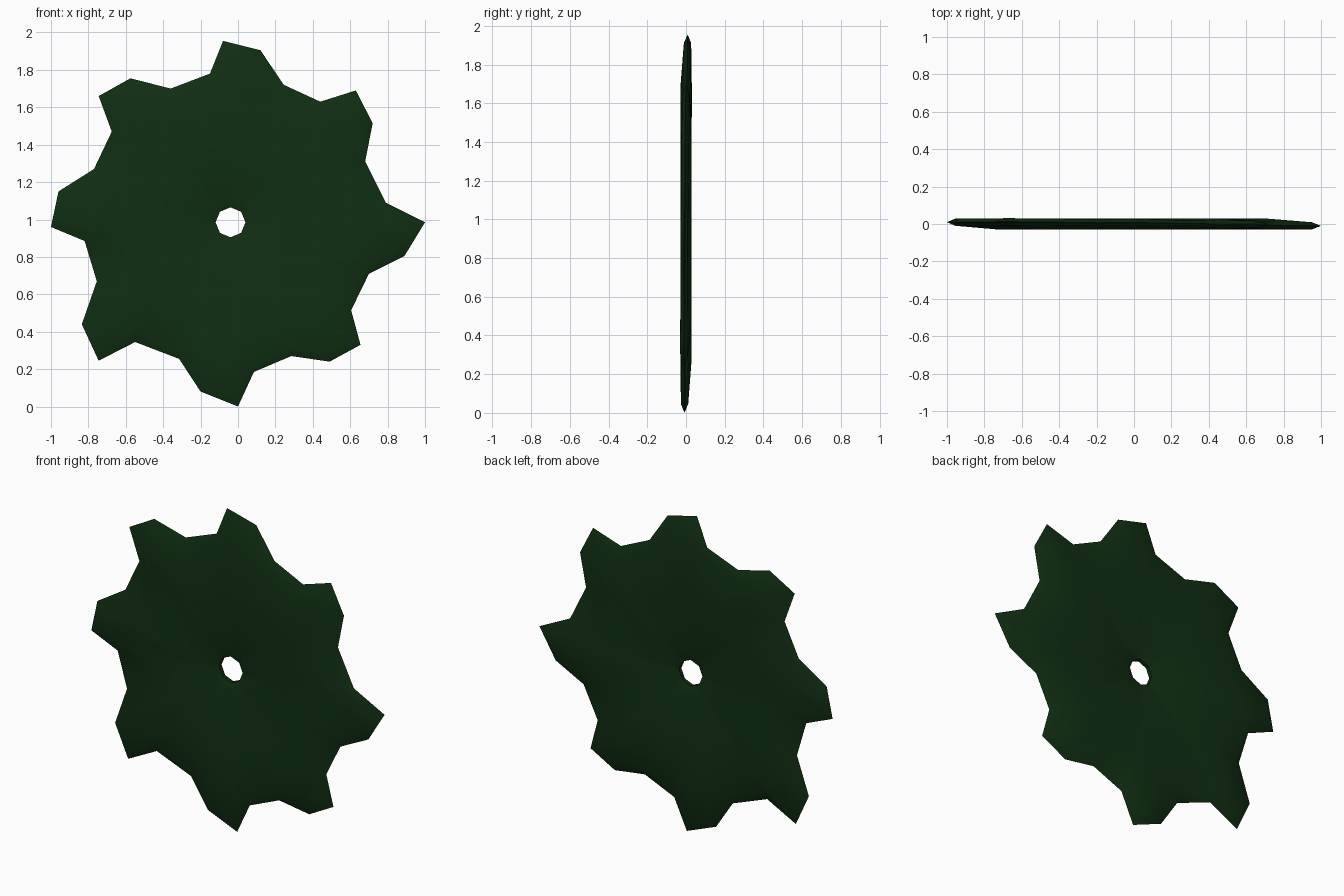
import bpy, bmesh, math
from mathutils import Vector

if "Cube" in bpy.data.objects:
    bpy.data.objects.remove(bpy.data.objects["Cube"])

# Irregular eight-toothed outline (x, z), clockwise from the top tooth
OUTLINE = [
    (-.08, 1.955), (.12, 1.905), (.245, 1.72), (.44, 1.63), (.63, 1.69), (.72, 1.515),
    (.68, 1.31), (.79, 1.09), (1.0, .985), (.89, .805), (.70, .71), (.605, .515),
    (.655, .33), (.49, .24), (.285, .27), (.085, .185), (0, 0), (-.20, .08),
    (-.315, .255), (-.55, .345), (-.745, .245), (-.835, .44), (-.755, .67),
    (-.82, .885), (-1.0, .96), (-.96, 1.15), (-.77, 1.27), (-.675, 1.47),
    (-.745, 1.66), (-.575, 1.755), (-.36, 1.70), (-.15, 1.78)]
N = len(OUTLINE)
C = Vector((-.04, .985))
rim = [Vector(p) for p in OUTLINE]


def inset(pts, d):
    """Offset a clockwise loop inwards along its corner bisectors."""
    out = []
    for i, p in enumerate(pts):
        a = (p - pts[i - 1]).normalized()
        b = (pts[(i + 1) % N] - p).normalized()
        n = Vector((a.y + b.y, -a.x - b.x)).normalized()
        out.append(p + n * d)
    return out


def octagon(r):
    """Eight-sided loop sampled at N points, clockwise from the top."""
    corner = [C + r * Vector((math.sin(k * math.pi / 4), math.cos(k * math.pi / 4)))
              for k in range(9)]
    return [corner[i // 4].lerp(corner[i // 4 + 1], (i % 4) / 4) for i in range(N)]


bm = bmesh.new()


def ring(pts, y, tilt):
    return [bm.verts.new((p.x, y + tilt * (-.01 * p.x + .008 * (p.y - 1)), p.y))
            for p in pts]


# Loops running from the front hole edge, over the sharp rim, to the back hole edge
edge = inset(rim, .05)
body = [C + (p - C) * .72 for p in rim]
shoulder, hole = octagon(.13), octagon(.08)
front = [(hole, -.012, 0), (shoulder, -.027, 0), (body, -.029, 0), (edge, -.019, 1)]
back = [(p, -y, t) for p, y, t in reversed(front)]
loops = [ring(*r) for r in front + [(rim, 0, 1)] + back]

# Skin all loops, closing through the hole wall
for a, b in zip(loops, loops[1:] + loops[:1]):
    for i in range(N):
        j = (i + 1) % N
        bm.faces.new((a[i], a[j], b[j], b[i]))
bmesh.ops.recalc_face_normals(bm, faces=bm.faces)

me = bpy.data.meshes.new("toothed_disc")
bm.to_mesh(me)
bm.free()
disc = bpy.data.objects.new("toothed_disc", me)
bpy.context.collection.objects.link(disc)

mat = bpy.data.materials.new("dark_green")
mat.diffuse_color = (.005, .028, .006, 1)
mat.use_nodes = True
mat.node_tree.nodes["Principled BSDF"].inputs["Base Color"].default_value = mat.diffuse_color
me.materials.append(mat)

# Soft shading across the shallow slopes
bpy.context.view_layer.objects.active = disc
disc.select_set(True)
bpy.ops.object.shade_smooth_by_angle(angle=math.radians(40))
